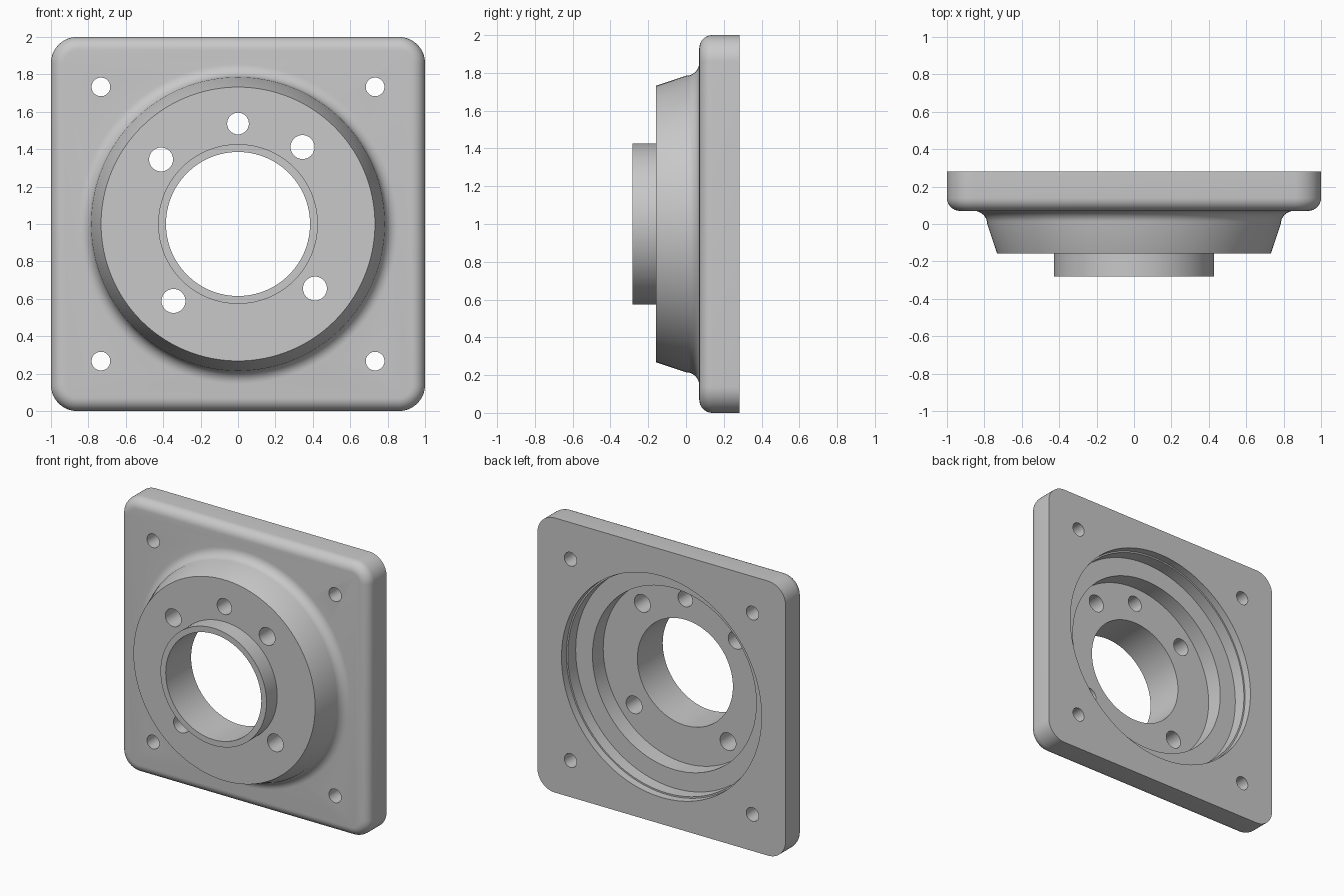
import bpy, bmesh, math
from mathutils import Vector

cube = bpy.data.objects.get("Cube")
if cube:
    bpy.data.objects.remove(cube, do_unlink=True)

grey = bpy.data.materials.new("machined_grey")
grey.use_nodes = True
colour = (0.58, 0.58, 0.58, 1)
grey.diffuse_color = colour
grey.node_tree.nodes["Principled BSDF"].inputs["Base Color"].default_value = colour

MID = 1.0  # height of the bore axis


def finish(name, bm):
    bmesh.ops.recalc_face_normals(bm, faces=bm.faces)
    mesh = bpy.data.meshes.new(name)
    bm.to_mesh(mesh)
    bm.free()
    mesh.materials.append(grey)
    obj = bpy.data.objects.new(name, mesh)
    bpy.context.collection.objects.link(obj)
    return obj


def lathe(name, profile, x=0, z=MID, steps=128):
    """Solid of revolution about the y axis from (radius, y) points."""
    bm = bmesh.new()
    rings = []
    for r, y in profile:
        rings.append([bm.verts.new((x + r * math.cos(2 * math.pi * i / steps), y,
                                    z + r * math.sin(2 * math.pi * i / steps)))
                      for i in range(steps)])
    for a, b in zip(rings, rings[1:]):
        for i in range(steps):
            j = (i + 1) % steps
            bm.faces.new((a[i], a[j], b[j], b[i]))
    bm.faces.new(rings[0])
    bm.faces.new(rings[-1])
    return finish(name, bm)


def combine(body, tool, operation):
    mod = body.modifiers.new(tool.name, 'BOOLEAN')
    mod.operation, mod.object, mod.solver = operation, tool, 'EXACT'
    bpy.context.view_layer.objects.active = body
    bpy.ops.object.modifier_apply(modifier=mod.name)
    bpy.data.objects.remove(tool, do_unlink=True)


# Square plate: rounded corners, then rounded front rim
FRONT, BACK = 0.07, 0.282
bm = bmesh.new()
corner, n = 0.14, 12
outline = []
for q, (sx, sz) in enumerate([(1, 1), (-1, 1), (-1, -1), (1, -1)]):
    for i in range(n + 1):
        a = math.pi / 2 * (q + i / n)
        outline.append(Vector((sx * (1 - corner) + corner * math.cos(a), FRONT,
                               MID + sz * (1 - corner) + corner * math.sin(a))))
face = bm.faces.new([bm.verts.new(p) for p in outline])
front_edges = list(face.edges)
extruded = bmesh.ops.extrude_face_region(bm, geom=[face], use_keep_orig=True)["geom"]
for v in extruded:
    if isinstance(v, bmesh.types.BMVert):
        v.co.y = BACK
bmesh.ops.recalc_face_normals(bm, faces=bm.faces)
bmesh.ops.bevel(bm, geom=front_edges, offset=0.07, segments=8, profile=0.5, affect='EDGES')
housing = finish("flange_housing", bm)

# Tapered boss with a fillet at the plate, and the front collar
fillet = [(0.855 - 0.07 * math.cos(t * math.pi / 16), 0.07 * math.sin(t * math.pi / 16))
          for t in range(9)]
boss = lathe("boss", [(0.427, -0.282), (0.427, -0.158), (0.732, -0.158)] + fillet + [(0.855, 0.15)])
combine(housing, boss, 'UNION')

# Stepped recess from the back, running into the through bore
recess = lathe("recess", [(0.385, -0.4), (0.385, 0.01), (0.66, 0.01), (0.66, 0.134),
                          (0.795, 0.134), (0.795, 0.225), (0.806, 0.225), (0.806, 0.4)])
combine(housing, recess, 'DIFFERENCE')

# Corner mounting holes and the ring of bolt holes
holes = [(0.733 * sx, 0.733 * sz, 0.05) for sx in (-1, 1) for sz in (-1, 1)]
for degrees in (50, 90, 140, 230, 320):
    a = math.radians(degrees)
    holes.append((0.537 * math.cos(a), 0.537 * math.sin(a), 0.058 if degrees == 90 else 0.064))
for x, z, r in holes:
    combine(housing, lathe("hole", [(r, -0.5), (r, 0.5)], x, MID + z, 40), 'DIFFERENCE')

# Smooth curved surfaces, keep machined edges sharp
bpy.ops.object.select_all(action='DESELECT')
housing.select_set(True)
bpy.context.view_layer.objects.active = housing
bpy.ops.object.shade_smooth_by_angle(angle=math.radians(16))
